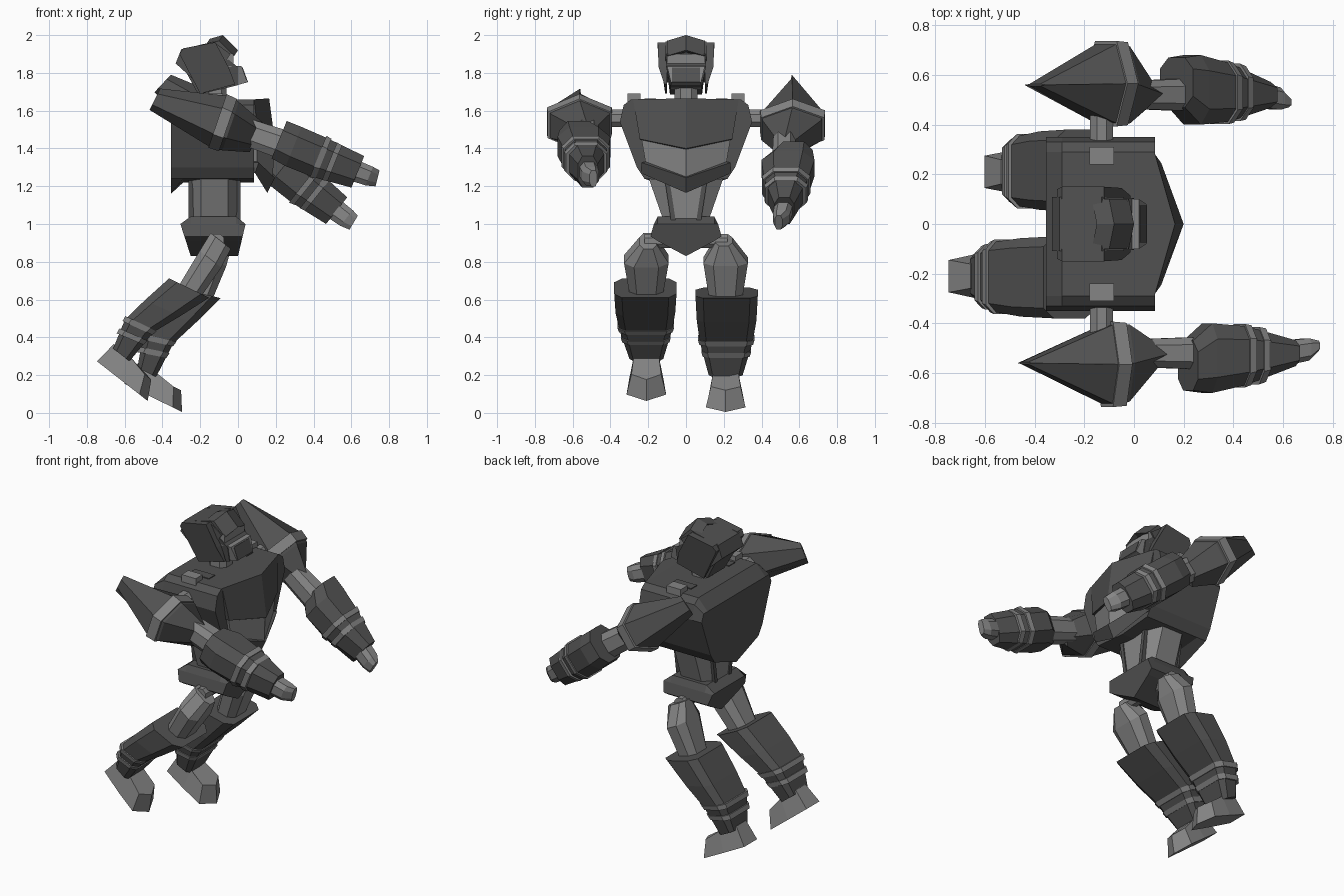
import bpy, bmesh, math
from mathutils import Matrix, Vector

if "Cube" in bpy.data.objects:
    bpy.data.objects.remove(bpy.data.objects["Cube"])


def material(name, v):
    m = bpy.data.materials.new(name)
    m.diffuse_color = (v, v, v, 1)
    m.use_nodes = True
    m.node_tree.nodes["Principled BSDF"].inputs["Base Color"].default_value = m.diffuse_color
    return m


DARK = material("dark grey armour", 0.083)
LIGHT = material("light grey metal", 0.235)

HEX = [(0, 1), (1, .5), (1, -.5), (0, -1), (-1, -.5), (-1, .5)]
OCT = [(.55, 1), (1, .5), (1, -.5), (.55, -1), (-.55, -1), (-1, -.5), (-1, .5), (-.55, 1)]
SLAB = [(.75, 1), (1, .6), (1, -.6), (.75, -1), (-.75, -1), (-1, -.6), (-1, .6), (-.75, 1)]


def skin(name, rings, mat, frame=Matrix(), rows=None):
    """Closed solid through rings of points; rows gives a material slot per row."""
    bm = bmesh.new()
    vs = [[bm.verts.new(frame @ Vector(p)) for p in r] for r in rings]
    n = len(rings[0])
    for i in range(len(vs) - 1):
        for k in range(n):
            f = bm.faces.new((vs[i][k], vs[i][(k + 1) % n], vs[i + 1][(k + 1) % n], vs[i + 1][k]))
            f.material_index = rows[i] if rows else 0
    bm.faces.new(vs[0])
    bm.faces.new(vs[-1][::-1])
    bmesh.ops.recalc_face_normals(bm, faces=bm.faces)
    me = bpy.data.meshes.new(name)
    bm.to_mesh(me)
    bm.free()
    me.materials.append(mat)
    me.materials.append(LIGHT if mat is DARK else DARK)
    ob = bpy.data.objects.new(name, me)
    bpy.context.collection.objects.link(ob)
    return ob


def limb(name, axis, secs, mat, frame, shape=OCT):
    """Sections (t, centre, half, y centre, half y, slant) along x, or down z."""
    rings = []
    for t, c, h, cy, hy, sl in secs:
        if axis == 'x':
            rings.append([(t + sl * v, cy + hy * y, c + h * v) for y, v in shape])
        else:
            rings.append([(c + h * v, cy + hy * y, -t - sl * v) for y, v in shape])
    return skin(name, rings, mat, frame)


def prism(name, profile, y0, y1, mat):
    """x-z profile extruded across y."""
    return skin(name, [[(x, y, z) for x, z in profile] for y in (y0, y1)], mat)


def box(name, x, y, z, mat):
    return prism(name, [(x[0], z[0]), (x[1], z[0]), (x[1], z[1]), (x[0], z[1])], y[0], y[1], mat)


def rod(name, x, z, r, y0, y1, mat):
    pts = [(x + r * math.cos(a), z + r * math.sin(a)) for a in [math.pi * (k + .5) / 4 for k in range(8)]]
    return prism(name, pts, y0, y1, mat)


# Torso block with a V-shaped lower edge at front and back
half = [(.29, 1.66), (.33, 1.63), (.35, 1.54), (.26, 1.30), (.22, 1.24)]
outline = half + [(0, 1.16)] + [(-y, z) for y, z in reversed(half)]
skin("torso", [[(x, y, max(low, min(z, top))) for y, z in outline]
               for x, top, low in ((-.355, 1.59, 1), (-.29, 1.66, 1.22), (.085, 1.66, 1.22))], DARK)

# Chest plate: dark upper panel, light V band, dark lower edge
rows = [(1.66, 1.665, .28, .085, .165), (1.45, 1.40, .245, .11, .20), (1.445, 1.395, .235, .10, .19),
        (1.33, 1.25, .215, .10, .185), (1.325, 1.245, .235, .11, .195), (1.27, 1.165, .24, .09, .155)]
skin("chest_plate", [[(0, -w, zs), (xs, -w, zs), (xc, 0, zc), (xs, w, zs), (0, w, zs)]
                     for zs, zc, w, xs, xc in rows], DARK, rows=[0, 0, 1, 0, 0])

# Waist with dark strips, and pelvis
skin("waist", [[(-.125 + .13 * a, w * b, z) for a, b in OCT]
               for z, w in ((1.02, .12), (1.25, .20))], LIGHT)
for s in (-1, 1):
    skin("waist_strip", [[(x, s * (w + d), z) for x, d in ((-.262, 0), (.012, 0), (.012, .025), (-.262, .025))]
                         for z, w in ((1.02, .055), (1.25, .09))], DARK)
half = [(.15, 1.04), (.17, 1.0), (.188, .935), (.15, .91)]
outline = half + [(0, .83)] + [(-y, z) for y, z in reversed(half)]
skin("pelvis", [[(x + d * max(0, 1 - z) / .17, y, min(z, top)) for y, z in outline]
                for x, top, d in ((-.305, 1.0, .055), (-.25, 1.04, 0), (-.01, 1.04, 0), (.04, 1.0, -.04))], DARK)

# Neck and head
skin("neck", [[(-.12 + .06 * a, .06 * b, z) for a, b in OCT] for z in (1.64, 1.74)], LIGHT)
skin("jaw", [[(x, k * w, z) for x, z, w in ((-.21, 1.685, .085), (.0, 1.735, .085), (.0, 1.83, .105),
                                            (-.05, 1.87, .105), (-.3, 1.85, .105))] for k in (-1, 1)], DARK)
skin("cheek_guard", [[(x, k * w, z) for x, z, w in ((-.08, 1.715, .08), (.05, 1.75, .08),
                                                    (.02, 1.835, .10), (-.08, 1.84, .10))] for k in (-1, 1)], LIGHT)
skin("mouth_plate", [[(x, k * .075, z) for x, z in ((.045, 1.748), (.053, 1.752), (.025, 1.828), (.015, 1.826))]
                     for k in (-1, 1)], DARK)
box("visor", (-.15, -.025), (-.10, .10), (1.83, 1.90), LIGHT)
prism("helmet", [(-.33, 1.85), (-.30, 1.925), (-.13, 1.965), (-.04, 1.90), (-.06, 1.87), (-.22, 1.75)],
      -.108, .108, DARK)
skin("crest", [[(x + dx, y, z + dz) for x, z in ((-.17, 1.95), (-.10, 1.97), (-.02, 1.89), (-.05, 1.88))]
               for y, dx, dz in ((-.1, 0, 0), (0, .02, .03), (.1, 0, 0))], DARK)

for s, side in ((-1, "right"), (1, "left")):
    # Ear guards, collar vents and joints
    ear = [(-.31, 1.90, .14), (-.29, 1.93, .15), (-.12, 1.962, .15), (-.05, 1.83, .145),
           (-.015, 1.74, .115), (-.20, 1.69, .11)]
    skin(side + "_ear_guard", [[(x, s * (y if out else .10), z) for x, z, y in ear] for out in (0, 1)], DARK)
    box(side + "_collar_vent", (-.18, -.08), (s * .24, s * .31), (1.62, 1.69), LIGHT)
    box(side + "_collar_block", (-.19, -.05), (s * .16, s * .22), (1.62, 1.665), DARK)
    rod(side + "_shoulder_axle", -.13, 1.56, .05, s * .30, s * .45, LIGHT)
    rod(side + "_hip_axle", -.11, .91, .04, s * .08, s * .22, LIGHT)

    # Arm: one shape, pitched about the shoulder
    arm = (Matrix.Translation((-.13, s * .56, 1.56)) @ Matrix.Rotation(math.radians(38.5 if s > 0 else 22), 4, 'Y')
           @ Matrix.Scale(s, 4, (0, 1, 0)))
    limb(side + "_pauldron", 'x', [(-.325, -.023, .063, 0, .004, .005), (.04, -.005, .145, .005, .165, -.008),
                                   (.10, -.005, .135, 0, .155, -.008), (.25, -.01, .085, -.035, .03, .005)],
         DARK, arm, HEX)
    limb(side + "_pauldron_band", 'x', [(.025, -.005, .15, .005, .172, -.008), (.085, -.005, .146, .005, .167, -.008)],
         LIGHT, arm, HEX)
    limb(side + "_upper_arm", 'x', [(.12, -.005, .07, -.04, .055, 0), (.42, .01, .078, -.04, .065, 0)], LIGHT, arm)
    limb(side + "_forearm", 'x', [(.365, .025, .107, .01, .10, 0), (.45, .02, .112, -.02, .14, 0),
                                  (.60, .018, .11, -.03, .118, 0), (.815, .023, .09, -.04, .052, 0)], DARK, arm)
    for t, k in ((.59, 1.0), (.655, .9)):
        limb(side + "_forearm_band", 'x', [(t, .019, .119 * k, -.03, .128 * k, 0),
                                           (t + .03, .02, .113 * k, -.032, .12 * k, 0)], LIGHT, arm)
    limb(side + "_hand", 'x', [(.78, .022, .058, -.04, .05, 0), (.88, .025, .053, -.055, .045, 0),
                               (.925, .03, .043, -.07, .02, -.006)], LIGHT, arm)

    # Leg: one shape, swung about the hip
    leg = (Matrix.Translation((-.11, s * .21, .90)) @ Matrix.Rotation(math.radians(26 if s > 0 else 38), 4, 'Y')
           @ Matrix.Scale(s, 4, (0, 1, 0)))
    limb(side + "_thigh", 'z', [(-.02, .008, .068, -.01, .045, 0), (.09, .025, .072, 0, .118, 0),
                                (.31, .045, .065, 0, .085, 0)], LIGHT, leg)
    limb(side + "_shin", 'z', [(.28, .03, .115, .005, .165, -.025), (.45, -.015, .10, .005, .158, -.025),
                               (.60, -.055, .08, .003, .14, -.02), (.78, -.035, .055, 0, .09, 0)], DARK, leg, SLAB)
    for t, k, c in ((.585, 1.0, -.055), (.655, .88, -.05)):
        limb(side + "_shin_band", 'z', [(t, c, .09 * k, .003, .15 * k, -.02),
                                        (t + .03, c, .085 * k, .003, .142 * k, -.02)], LIGHT, leg, SLAB)
    # Foot: narrow top, flared sole with a pointed toe
    plan = [(-.115, .065), (.03, .09), (.17, .105)]
    skin(side + "_foot", [[(x * k - (1 - k) * .05, y * w, z - dz * (x > .1)) for x, y in
                           plan + [(.225, 0)] + [(x, -y) for x, y in reversed(plan)]]
                          for z, k, w, dz in ((-.76, .8, .75, .025), (-.886, 1, 1, 0))], LIGHT, leg)
